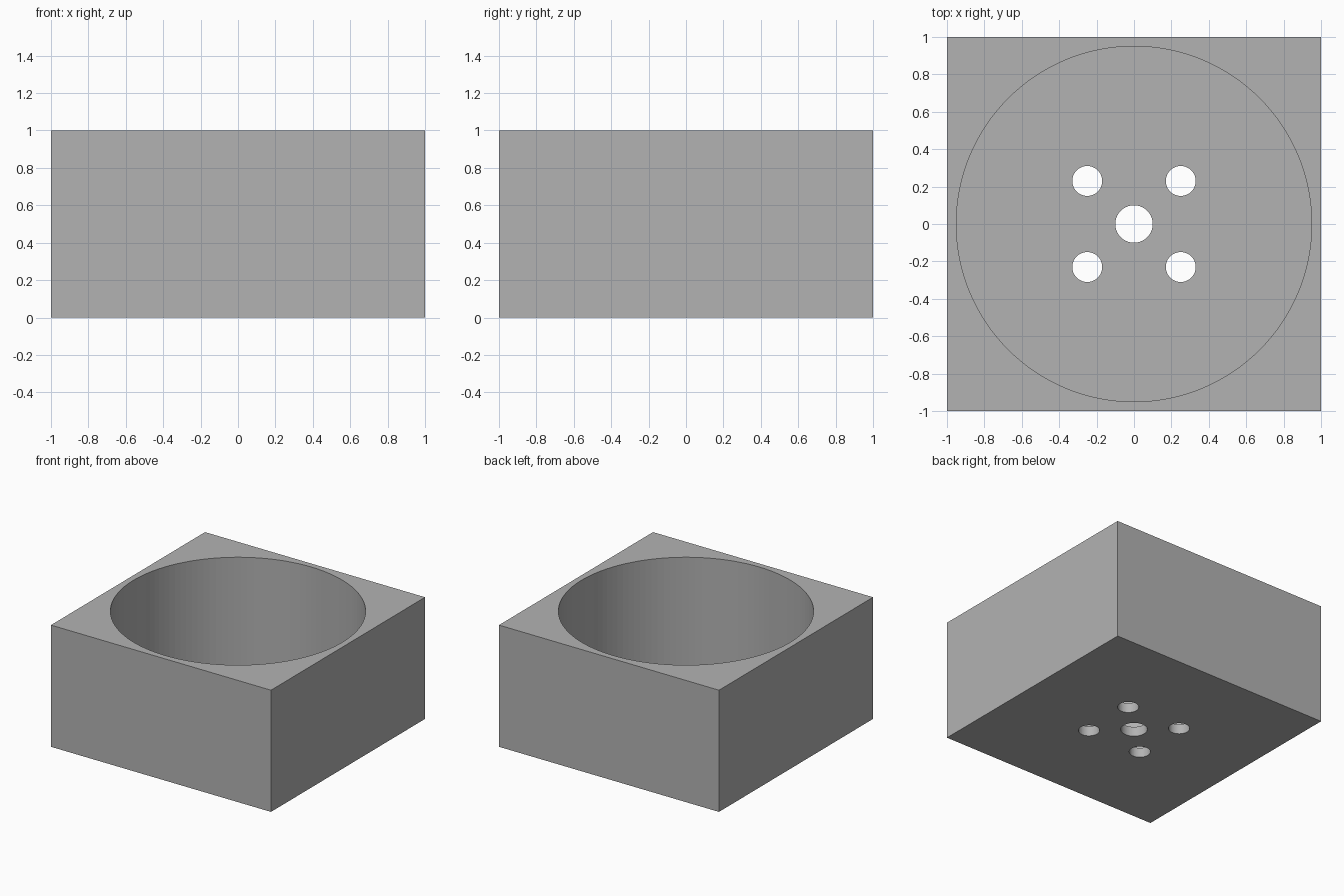
import bpy

WALL_HEIGHT = 1.0
FLOOR = 0.08

if "Cube" in bpy.data.objects:
    bpy.data.objects.remove(bpy.data.objects["Cube"], do_unlink=True)

# Single plain grey
grey = bpy.data.materials.new("plain_grey")
grey.use_nodes = True
colour = (0.45, 0.45, 0.45, 1)
grey.diffuse_color = colour
grey.node_tree.nodes["Principled BSDF"].inputs["Base Color"].default_value = colour

# Solid block
bpy.ops.mesh.primitive_cube_add(size=2, location=(0, 0, WALL_HEIGHT / 2))
housing = bpy.context.object
housing.name = "square_housing"
housing.scale.z = WALL_HEIGHT / 2
bpy.ops.object.transform_apply(location=True, scale=True)
housing.data.materials.append(grey)


def bore(name, radius, x, y, bottom, top, sides):
    """Cut a vertical round hole through the housing."""
    bpy.ops.mesh.primitive_cylinder_add(
        vertices=sides, radius=radius, depth=top - bottom,
        location=(x, y, (top + bottom) / 2))
    cutter = bpy.context.object
    cutter.name = name
    cutter.hide_render = True
    cutter.data.materials.append(grey)
    cut = housing.modifiers.new(name, "BOOLEAN")
    cut.operation = "DIFFERENCE"
    cut.solver = "EXACT"
    cut.object = cutter
    bpy.context.view_layer.objects.active = housing
    bpy.ops.object.modifier_apply(modifier=name)
    bpy.data.objects.remove(cutter, do_unlink=True)


# Wide cavity, open at the top
bore("cavity", 0.95, 0, 0, FLOOR, WALL_HEIGHT + 0.2, 128)

# Centre hole and four screw holes through the floor
bore("centre_hole", 0.1, 0, 0, -0.2, 0.5, 64)
for x in (-0.25, 0.25):
    for y in (-0.23, 0.23):
        bore("screw_hole", 0.08, x, y, -0.2, 0.5, 64)
